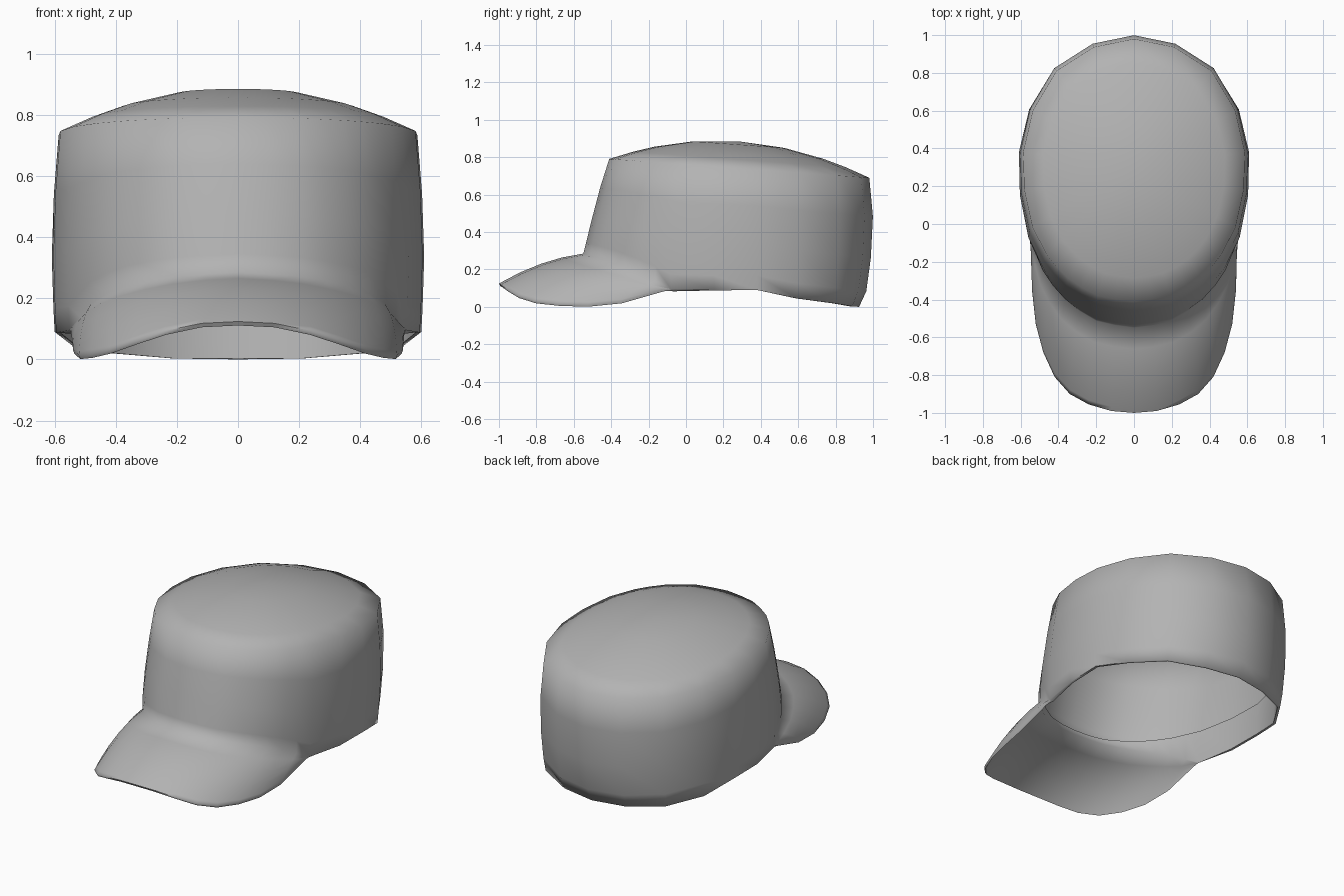
import bpy, bmesh, math

if "Cube" in bpy.data.objects:
    bpy.data.objects.remove(bpy.data.objects["Cube"])

# Half outline of the crown from back to side: x, y, height of the lower edge
BACK = [(0, 1, 0), (.22, .955, .003), (.425, .825, .02), (.555, .61, .045),
        (.61, .38, .09), (.605, .15, .088)]
# The part of the outline that carries the brim, side to front
FRONT = [(.56, -.08, .095), (.47, -.28, .2), (.34, -.43, .25),
         (.18, -.525, .275), (0, -.55, .285)]
# Half outline of the brim edge, side to tip
EDGE = [(.545, -.13, .095), (.54, -.35, .032), (.52, -.53, .014), (.48, -.68, .018),
        (.42, -.81, .032), (.34, -.9, .06), (.24, -.955, .093),
        (.12, -.99, .118), (0, -1, .124)]
MID_Y = .38


def interp(table, v):
    if v <= table[0][0]:
        return table[0][1]
    for (a, p), (b, q) in zip(table, table[1:]):
        if v <= b:
            return p + (q - p) * (v - a) / (b - a)
    return table[-1][1]


def on_wall(x, y, z, inset=1.0):
    """Place an outline point on the leaning crown wall at height z."""
    sx = interp([(0, .97), (.1, .985), (.3, 1), (.5, .993), (.75, .96)], z)
    front = interp([(.28, 1), (.6, .915), (.79, .85)], z)
    back = interp([(0, .88), (.03, .93), (.28, .985), (.5, 1), (.69, .968)], z)
    sy = front if y < MID_Y else back
    return (x * sx * inset, MID_Y + (y - MID_Y) * sy * inset, z)


def rim_height(y):
    return .79 - .072 * (y + .41)


def resample(pts, n):
    d = [0]
    for a, b in zip(pts, pts[1:]):
        d.append(d[-1] + math.dist(a, b))
    return [tuple(interp([(s, p[k]) for s, p in zip(d, pts)], d[-1] * i / (n - 1))
                  for k in range(3)) for i in range(n)]


def bridge(a, b, skip=()):
    for i in range(len(a)):
        if i not in skip:
            j = (i + 1) % len(a)
            bm.faces.new((a[i], a[j], b[j], b[i]))


def strip(a, b):
    for i in range(len(a) - 1):
        bm.faces.new((a[i], a[i + 1], b[i + 1], b[i]))


half = BACK + resample(FRONT, len(EDGE))
ring = half + [(-x, y, z) for x, y, z in half[-2:0:-1]]
edge = EDGE + [(-x, y, z) for x, y, z in EDGE[-2::-1]]
first = len(BACK)                       # brim spans these ring points
span = range(first, first + len(edge))
bm = bmesh.new()

# Crown: folded inner band, outer wall and domed roof
rim = []
for x, y, z in ring:
    rim.append(on_wall(x, y, rim_height(on_wall(x, y, .74)[1])))
rings = [[on_wall(x, y, max(.29, z + .01), .97) for x, y, z in ring],
         [on_wall(x, y, max(z - .012 * (y < 0), .002), .975) for x, y, z in ring]]
for f in (0, .12, .38, .7):
    rings.append([on_wall(x, y, z + (r[2] - z) * f) for (x, y, z), r in zip(ring, rim)])
rings.append(rim)
for s in (.82, .65, .35):
    rings.append([(x * s, .28 + (y - .28) * s,
                   rim_height(.28 + (y - .28) * s) + .145 * (1 - s * s)) for x, y, _ in rim])
vr = [[bm.verts.new(c) for c in r] for r in rings]
for k in range(len(vr) - 1):
    bridge(vr[k], vr[k + 1], span[:-1] if k == 1 else ())
apex = bm.verts.new((0, .28, rim_height(.28) + .145))
for i in range(len(ring)):
    bm.faces.new((vr[-1][i], vr[-1][(i + 1) % len(ring)], apex))


# Brim: top and underside grow out of the crown's lower edge
def brim_rows(start, drop):
    rows = [[start[i] for i in span]]
    for t in (.25, .5, .75, .95, 1):
        row = []
        for v, e in zip(rows[0], edge):
            end = (e[0] * (1 - drop * .6), e[1] + drop * .6, e[2] - drop)
            p = [a + (b - a) * t for a, b in zip(v.co, end)]
            bulge = math.dist(v.co, end) * t * (1 - t)
            p[2] += .22 * bulge
            p[0] += .1 * bulge * max(-1, min(1, e[0] / .5))
            row.append(bm.verts.new(p))
        rows.append(row)
    for a, b in zip(rows, rows[1:]):
        strip(a, b)
    return rows


top = brim_rows(vr[2], 0)
under = brim_rows(vr[1], .013)
strip(top[-1], under[-1])
for k in (0, -1):                       # close the two brim ends
    a, b = [r[k] for r in top], [r[k] for r in under]
    strip(a, b)

bmesh.ops.recalc_face_normals(bm, faces=bm.faces)
if apex.link_faces[0].normal.z < 0:
    bmesh.ops.reverse_faces(bm, faces=bm.faces)
me = bpy.data.meshes.new("cap")
bm.to_mesh(me)
bm.free()
ob = bpy.data.objects.new("cap", me)
bpy.context.collection.objects.link(ob)
ob.select_set(True)
bpy.context.view_layer.objects.active = ob
bpy.ops.object.shade_smooth_by_angle(angle=math.radians(85))

# Dark grey cloth
mat = bpy.data.materials.new("grey_cloth")
mat.diffuse_color = (.45, .45, .45, 1)
mat.use_nodes = True
mat.node_tree.nodes["Principled BSDF"].inputs["Base Color"].default_value = mat.diffuse_color
me.materials.append(mat)
